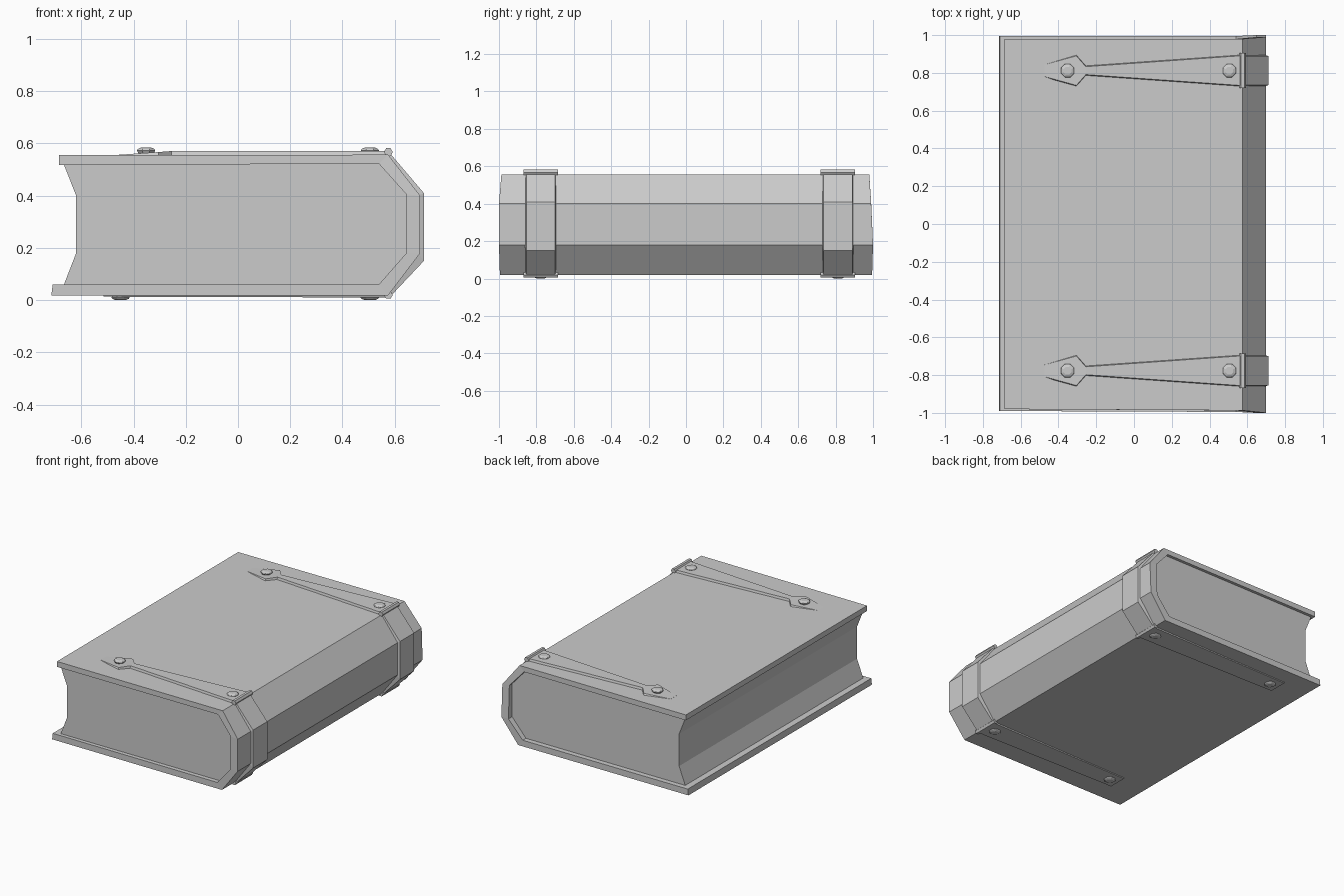
import bpy, bmesh
from math import sin, cos, pi

if "Cube" in bpy.data.objects:
    bpy.data.objects.remove(bpy.data.objects["Cube"])


def loft(name, rings):
    """Closed solid through equally sized rings of points, capped at both ends."""
    bm = bmesh.new()
    vs = [[bm.verts.new(p) for p in r] for r in rings]
    n = len(vs[0])
    for a, b in zip(vs, vs[1:]):
        for i in range(n):
            j = (i + 1) % n
            bm.faces.new((a[i], a[j], b[j], b[i]))
    bm.faces.new(vs[0])
    bm.faces.new(vs[-1])
    bmesh.ops.recalc_face_normals(bm, faces=bm.faces)
    me = bpy.data.meshes.new(name)
    bm.to_mesh(me)
    bm.free()
    ob = bpy.data.objects.new(name, me)
    bpy.context.collection.objects.link(ob)
    return ob


def wrap(name, outer, inner, y0, y1, bevel=0.0):
    """Folded sheet following an outer and inner profile in x, z."""
    rings = []
    for i, ((xo, zo), (xi, zi)) in enumerate(zip(outer, inner)):
        rings.append([(xo, y0[i] + bevel, zo), (xo, y1[i] - bevel, zo),
                      (xi, y1[i], zi), (xi, y0[i], zi)])
    return loft(name, rings)


def strap(name, y, stations, base):
    """Flat metal strap; stations are x, half width, surface height."""
    return loft(name, [[(x, y - w, base), (x, y - w + 0.006, z),
                        (x, y + w - 0.006, z), (x, y + w, base)]
                       for x, w, z in stations])


def rivet(name, x, y, levels):
    """Eight-sided domed rivet; levels are radius, height."""
    return loft(name, [[(x + r * cos((k + .5) * pi / 4), y + r * sin((k + .5) * pi / 4), z)
                        for k in range(8)] for r, z in levels])


# Cover: bottom board, faceted spine and top board in one folded sheet
outer = [(-0.685, 0.555), (0.575, 0.557), (0.698, 0.40), (0.698, 0.18), (0.575, 0.018), (-0.715, 0.018)]
inner = [(-0.685, 0.518), (0.54, 0.522), (0.645, 0.405), (0.645, 0.18), (0.54, 0.06), (-0.71, 0.06)]
wrap("cover", outer, inner,
     [-0.98, -0.987, -1.0, -1.0, -0.995, -0.99],
     [0.98, 0.98, 0.99, 1.0, 0.995, 0.995])

# Page block with a hollow fore edge
pages = [(-0.667, 0.519), (0.54, 0.523), (0.645, 0.405), (0.645, 0.18), (0.54, 0.059),
         (-0.667, 0.059), (-0.62, 0.18), (-0.62, 0.40)]
loft("pages", [[(x, y, z) for x, z in pages] for y in (-0.965, 0.96)])

# Hinge fittings, repeated at both ends of the spine
band_out = [(0.575, 0.571), (0.712, 0.41), (0.712, 0.15), (0.58, 0.010)]
band_in = [(0.56, 0.55), (0.69, 0.40), (0.69, 0.18), (0.56, 0.025)]
for tag, y in (("back", 0.812), ("front", -0.777)):
    wrap("spine_band_" + tag, band_out, band_in, [y - 0.084] * 4, [y + 0.084] * 4, 0.007)

    # Top strap tapers to a neck, then an arrowhead fading into the board
    strap("top_strap_" + tag, y,
          [(-0.475, 0.037, 0.5555), (-0.305, 0.084, 0.567), (-0.255, 0.027, 0.571),
           (0.57, 0.085, 0.572)], 0.55)
    # Bottom strap is plain
    strap("bottom_strap_" + tag, y,
          [(-0.515, 0.070, 0.013), (0.57, 0.085, 0.010)], 0.025)

    # Knuckles where straps meet the spine band
    for side, z in (("top", 0.567), ("bottom", 0.020)):
        loft(side + "_knuckle_" + tag,
             [[(0.576 + 0.017 * cos(k * pi / 3), y + d, z + 0.017 * sin(k * pi / 3))
               for k in range(6)] for d in (-0.092, 0.092)])

    # Rivets on both straps
    for x in (-0.352, 0.505):
        rivet("top_rivet_" + tag, x, y, [(0.03, 0.560), (0.038, 0.573), (0.034, 0.579), (0.022, 0.584)])
    for x in (-0.45, 0.505):
        rivet("bottom_rivet_" + tag, x, y, [(0.03, 0.02), (0.038, 0.009), (0.034, 0.005), (0.022, 0.0)])
